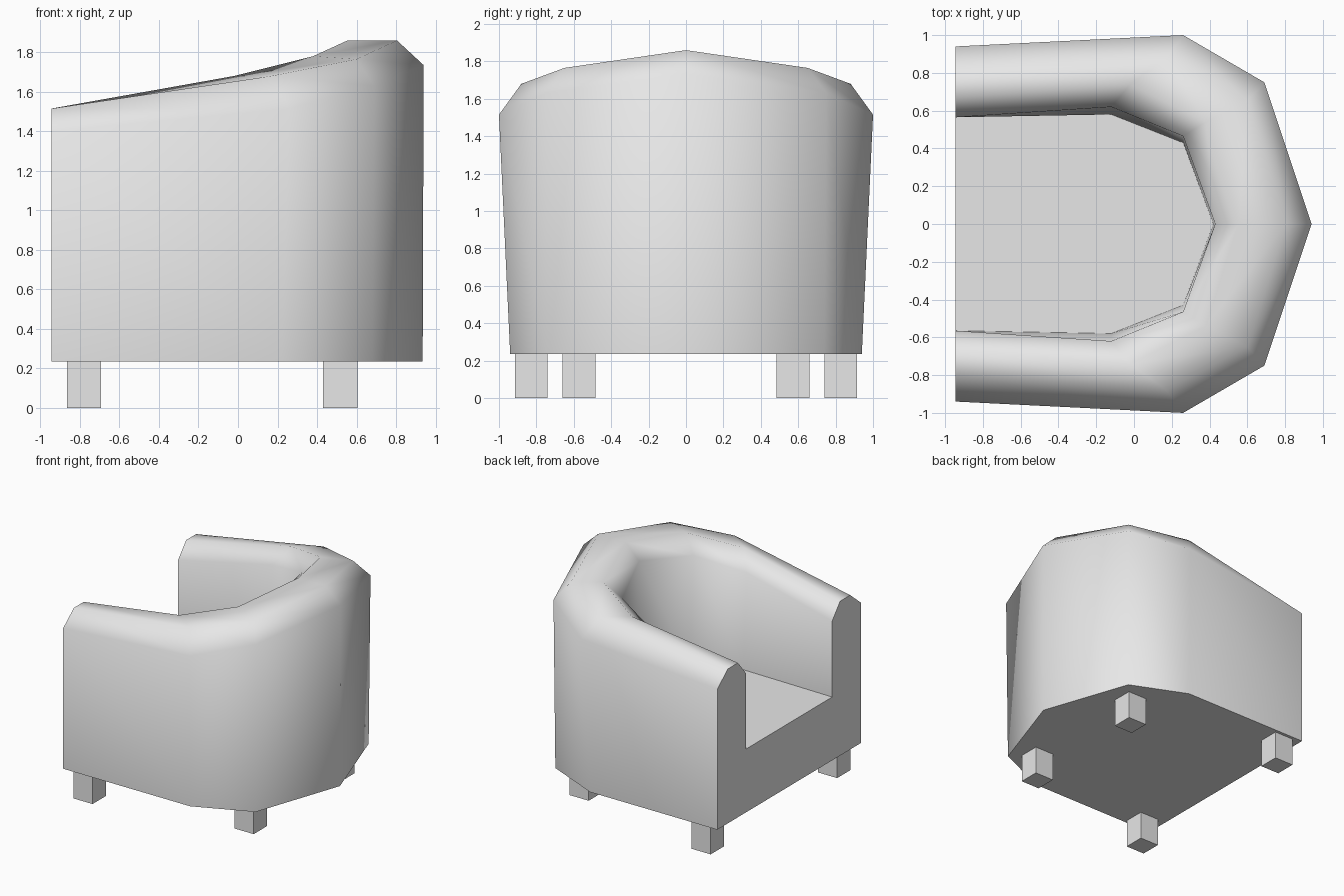
import bpy
import bmesh
import math
from mathutils import Matrix, Vector

cube = bpy.data.objects.get("Cube")
if cube:
    bpy.data.objects.remove(cube, do_unlink=True)

grey = bpy.data.materials.new("plain grey")
grey.use_nodes = True
grey.diffuse_color = (0.8, 0.8, 0.8, 1)
grey.node_tree.nodes["Principled BSDF"].inputs["Base Color"].default_value = (0.8, 0.8, 0.8, 1)

BASE, SEAT, FRONT = 0.235, 0.76, -0.945


def add_object(name, bm):
    """Turn a bmesh into a named object with the shared material."""
    bmesh.ops.recalc_face_normals(bm, faces=bm.faces)
    mesh = bpy.data.meshes.new(name)
    bm.to_mesh(mesh)
    bm.free()
    mesh.materials.append(grey)
    obj = bpy.data.objects.new(name, mesh)
    bpy.context.collection.objects.link(obj)
    return obj


# Wall sections: base, outer shoulder, outer crest, inner crest, inner shoulder, seat
arm_end = [(FRONT, 0.94, BASE), (FRONT, 0.94, 1.4), (FRONT, 0.8, 1.515),
           (FRONT, 0.67, 1.515), (FRONT, 0.565, 1.39), (FRONT, 0.565, SEAT)]
arm_bend = [(0.22, 0.94, BASE), (0.26, 1, 1.515), (0.17, 0.88, 1.68),
            (-0.02, 0.74, 1.68), (-0.12, 0.62, 1.55), (-0.12, 0.58, SEAT)]
back_corner = [(0.68, 0.74, BASE), (0.69, 0.75, 1.63), (0.6, 0.65, 1.765),
               (0.38, 0.54, 1.78), (0.26, 0.465, 1.65), (0.26, 0.43, SEAT)]
back_middle = [(0.935, 0, BASE), (0.94, 0, 1.735), (0.805, 0, 1.86),
               (0.555, 0, 1.86), (0.43, 0, 1.735), (0.42, 0, SEAT)]


def mirrored(section):
    return [(x, -y, z) for x, y, z in section]


# Upholstered shell: a wall swept around the seat, closed by flat panels
half = [arm_end, arm_bend, back_corner]
sections = half + [back_middle] + [mirrored(s) for s in reversed(half)]
bm = bmesh.new()
rings = [[bm.verts.new(p) for p in s] for s in sections]
for a, b in zip(rings, rings[1:]):
    for i in range(len(a) - 1):
        bm.faces.new((a[i], a[i + 1], b[i + 1], b[i]))
bm.faces.new([r[0] for r in rings])               # underside
bm.faces.new([r[-1] for r in rings])              # seat
bm.faces.new(rings[0] + rings[-1][::-1])          # front panel with arm ends
body = add_object("armchair_body", bm)
bpy.ops.object.select_all(action="DESELECT")
body.select_set(True)
bpy.context.view_layer.objects.active = body
bpy.ops.object.shade_smooth_by_angle(angle=math.radians(65))

# Four square legs, the rear pair set closer together
for place, x, y in (("front", -0.78, 0.828), ("rear", 0.518, 0.572)):
    for side, sign in (("left", 1), ("right", -1)):
        bm = bmesh.new()
        size = Matrix.Diagonal(Vector((0.174, 0.174, BASE, 1)))
        spot = Matrix.Translation((x, sign * y, BASE / 2))
        bmesh.ops.create_cube(bm, size=1, matrix=spot @ size)
        add_object(f"{place}_{side}_leg", bm)
